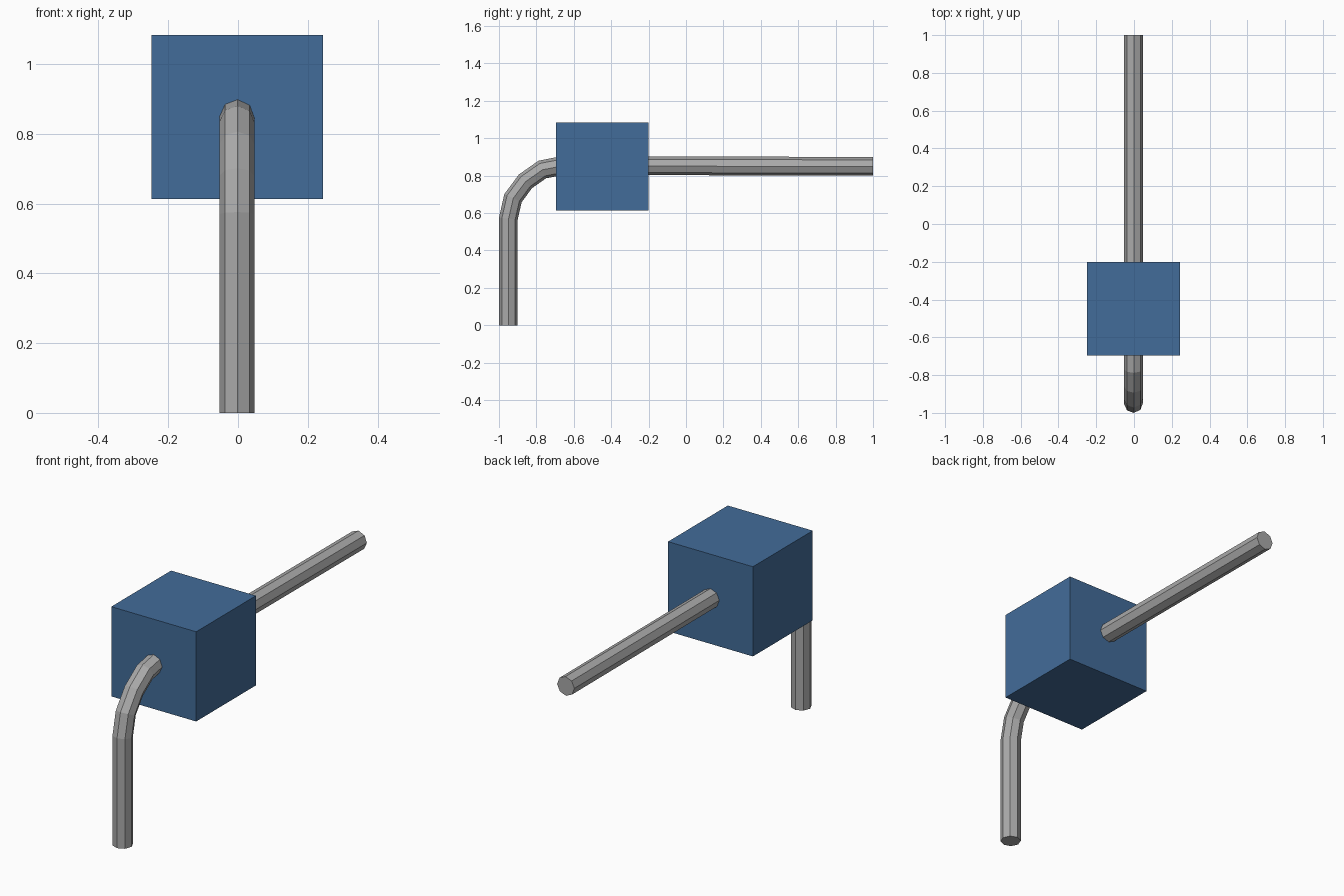
import bpy
import bmesh
import math
from mathutils import Vector, Matrix

if "Cube" in bpy.data.objects:
    bpy.data.objects.remove(bpy.data.objects["Cube"], do_unlink=True)


def make_material(name, rgb):
    mat = bpy.data.materials.new(name)
    mat.use_nodes = True
    colour = (*rgb, 1.0)
    mat.diffuse_color = colour
    mat.node_tree.nodes["Principled BSDF"].inputs["Base Color"].default_value = colour
    return mat


def make_object(name, bm, mat):
    bmesh.ops.recalc_face_normals(bm, faces=bm.faces[:])
    mesh = bpy.data.meshes.new(name)
    bm.to_mesh(mesh)
    bm.free()
    mesh.materials.append(mat)
    obj = bpy.data.objects.new(name, mesh)
    bpy.context.collection.objects.link(obj)
    return obj


blue = make_material("blue", (0.055, 0.15, 0.32))
grey = make_material("grey", (0.40, 0.40, 0.40))

# Block around the horizontal arm
low, high = Vector((-0.248, -0.695, 0.613)), Vector((0.244, -0.2, 1.083))
bm = bmesh.new()
bmesh.ops.create_cube(bm, size=1.0, matrix=Matrix.Translation((low + high) / 2)
                      @ Matrix.Diagonal((*(high - low), 1.0)))
make_object("block", bm, blue)

# Bent eight-sided rod: centre line in the (y, z) plane, mitred at each bend
PATH = [(-0.95, 0.0), (-0.95, 0.57), (-0.925, 0.68), (-0.858, 0.77),
        (-0.768, 0.833), (-0.66, 0.854), (1.0, 0.85)]
SIDES, RADIUS, CENTRE_X, TWIST = 8, 0.05, -0.003, math.radians(2)
points = [Vector(p) for p in PATH]
bm = bmesh.new()
rings = []
for i, p in enumerate(points):
    before = (p - points[i - 1]).normalized() if i > 0 else None
    after = (points[i + 1] - p).normalized() if i < len(points) - 1 else None
    before, after = before or after, after or before
    tangent = (before + after).normalized()
    normal = Vector((-tangent.y, tangent.x)) / tangent.dot(before)
    ring = []
    for k in range(SIDES):
        a = math.tau * k / SIDES + TWIST
        yz = p + normal * RADIUS * math.cos(a)
        ring.append(bm.verts.new((CENTRE_X + RADIUS * math.sin(a), yz.x, yz.y)))
    rings.append(ring)
for r0, r1 in zip(rings, rings[1:]):
    for k in range(SIDES):
        n = (k + 1) % SIDES
        bm.faces.new((r0[k], r0[n], r1[n], r1[k]))
bm.faces.new(rings[0])
bm.faces.new(rings[-1])
make_object("bent_rod", bm, grey)
